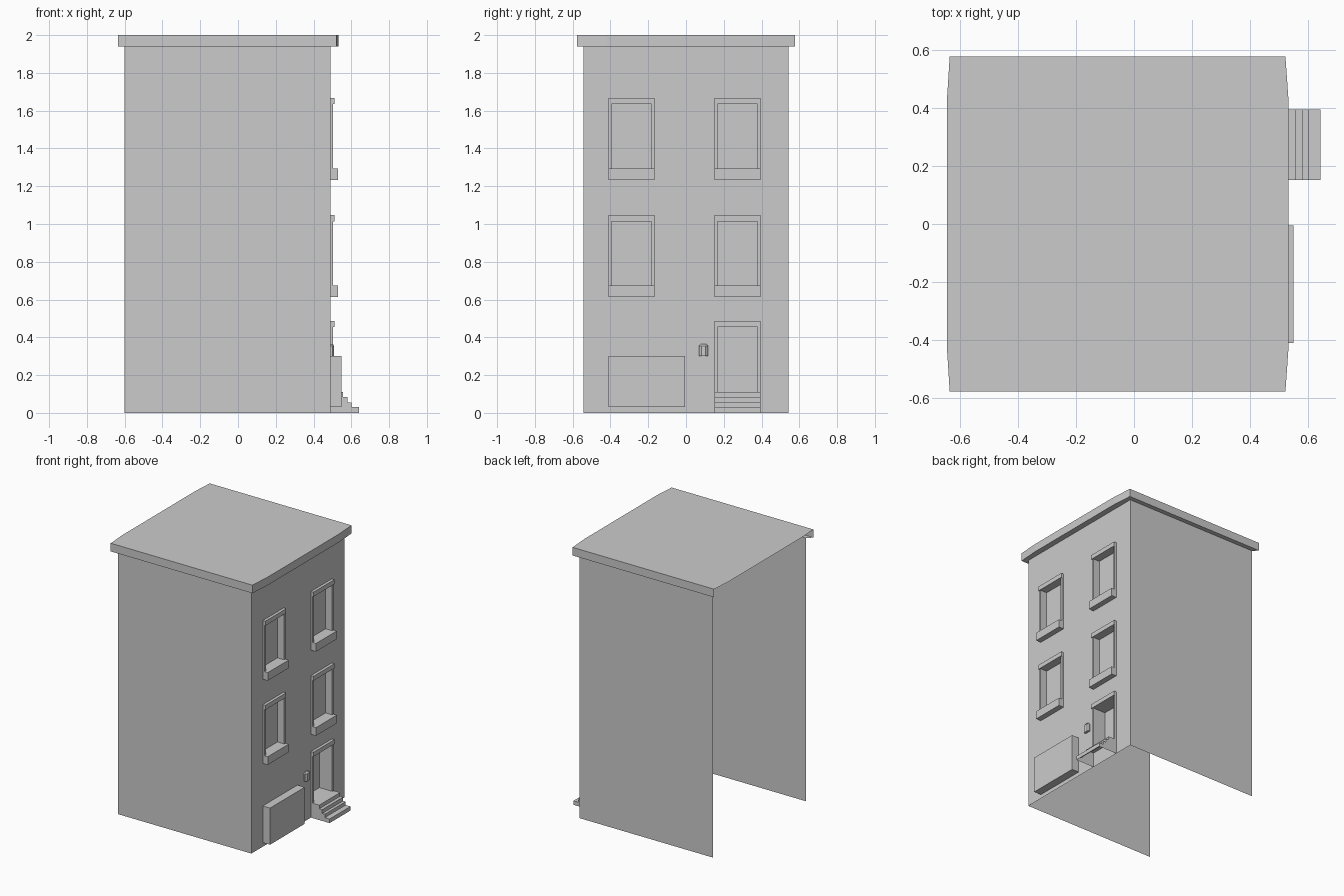
import bpy

if "Cube" in bpy.data.objects:
    bpy.data.objects.remove(bpy.data.objects["Cube"])

WX, BX, WY = 0.489, -0.60, 0.543      # front wall plane, open back, half width
ZT, ZS = 2.0, 1.94                    # roof and soffit heights


def mesh(name, verts, faces):
    me = bpy.data.meshes.new(name)
    me.from_pydata(verts, [], faces)
    me.update()
    ob = bpy.data.objects.new(name, me)
    bpy.context.collection.objects.link(ob)
    return ob


def quads(name, polys):
    verts, faces = [], []
    for p in polys:
        faces.append(list(range(len(verts), len(verts) + len(p))))
        verts += p
    return mesh(name, verts, faces)


def box(name, x0, x1, y0, y1, z0, z1):
    v = [(x, y, z) for x in (x0, x1) for y in (y0, y1) for z in (z0, z1)]
    return mesh(name, v, [(0, 1, 3, 2), (4, 6, 7, 5), (0, 4, 5, 1),
                          (2, 3, 7, 6), (0, 2, 6, 4), (1, 5, 7, 3)])


def recess(name, y0, y1, z0, z1, depth):
    # inward pocket: pane plus four reveals
    a, b = WX - depth, WX
    quads(name, [
        [(a, y0, z0), (a, y1, z0), (a, y1, z1), (a, y0, z1)],
        [(a, y0, z0), (a, y0, z1), (b, y0, z1), (b, y0, z0)],
        [(a, y1, z0), (b, y1, z0), (b, y1, z1), (a, y1, z1)],
        [(a, y0, z0), (b, y0, z0), (b, y1, z0), (a, y1, z0)],
        [(a, y0, z1), (a, y1, z1), (b, y1, z1), (b, y0, z1)]])


def opening(name, y0, y1, zb, zl, zt, depth):
    # lintel, jambs and recess; returns the hole rectangle
    i0, i1 = y0 + 0.015, y1 - 0.015
    recess(name + "_recess", i0, i1, zb, zl, depth)
    box(name + "_lintel", WX, 0.51, y0, y1, zl, zt)
    box(name + "_jamb_a", WX, 0.503, y0, i0, zb, zl)
    box(name + "_jamb_b", WX, 0.503, i1, y1, zb, zl)
    return (i0, i1, zb, zl)


# windows and door
holes = []
for floor, z in (("lower", 0.614), ("upper", 1.234)):
    for side, y0, y1 in (("left", -0.41, -0.167), ("right", 0.151, 0.394)):
        n = f"{floor}_{side}_window"
        holes.append(opening(n, y0, y1, z + 0.06, z + 0.4, z + 0.433, 0.04))
        box(n + "_sill", WX, 0.53, y0, y1, z, z + 0.06)
holes.append(opening("door", 0.151, 0.394, 0.11, 0.455, 0.487, 0.09))

# front wall with holes, as a grid of panels
ys = sorted({-WY, WY} | {v for h in holes for v in h[:2]})
zs = sorted({0.0, ZS} | {v for h in holes for v in h[2:]})
panels = []
for y0, y1 in zip(ys, ys[1:]):
    for z0, z1 in zip(zs, zs[1:]):
        yc, zc = (y0 + y1) / 2, (z0 + z1) / 2
        if not any(h[0] < yc < h[1] and h[2] < zc < h[3] for h in holes):
            panels.append([(WX, y0, z0), (WX, y1, z0), (WX, y1, z1), (WX, y0, z1)])
wall = quads("front_wall", panels)
import bmesh
bm = bmesh.new()
bm.from_mesh(wall.data)
bmesh.ops.remove_doubles(bm, verts=bm.verts, dist=1e-5)
bmesh.ops.dissolve_limit(bm, angle_limit=0.01, verts=bm.verts, edges=bm.edges)
bm.to_mesh(wall.data)
bm.free()

# side walls (the back is open)
quads("side_walls", [
    [(BX, -WY, 0), (WX, -WY, 0), (WX, -WY, ZS), (BX, -WY, ZS)],
    [(WX, WY, 0), (BX, WY, 0), (BX, WY, ZS), (WX, WY, ZS)]])

# roof sheet with slightly bowed ends, and cornice band on three sides
E = 0.577
rim = [(-0.634, -E), (0.521, -E), (0.532, -0.42), (0.532, 0.42), (0.521, E), (-0.634, E)]
quads("roof", [[(x, y, ZT) for x, y in rim + [(-0.644, 0.42), (-0.644, -0.42)]]])
inner = [(BX, -WY), (WX, -WY), (WX, -0.42), (WX, 0.42), (WX, WY), (BX, WY)]
band = []
for (a, b), (c, d) in zip(zip(rim, rim[1:]), zip(inner, inner[1:])):
    band.append([(*a, ZS), (*b, ZS), (*b, ZT), (*a, ZT)])
    band.append([(*a, ZS), (*c, ZS), (*d, ZS), (*b, ZS)])
quads("cornice", band)

# entrance steps, open underneath
prof = [(WX, 0.11), (0.557, 0.11), (0.557, 0.083), (0.581, 0.083), (0.581, 0.055),
        (0.602, 0.055), (0.602, 0.03), (0.641, 0.03), (0.641, 0.0)]
S0, S1 = 0.151, 0.394
steps = [[(*(a[0], S0), a[1]), (b[0], S0, b[1]), (b[0], S1, b[1]), (a[0], S1, a[1])]
         for a, b in zip(prof, prof[1:])]
side = prof + [(WX, 0.0)]
steps.append([(x, S0, z) for x, z in reversed(side)])
steps.append([(x, S1, z) for x, z in side])
quads("entrance_steps", steps)

# ground floor panel box
box("ground_floor_panel", WX, 0.548, -0.41, -0.006, 0.03, 0.30)

# small faceted wall lamp
plan = [(WX, 0.069), (0.50, 0.069), (0.509, 0.081), (0.509, 0.104), (0.50, 0.116), (WX, 0.116)]
n = len(plan)
v = [(x, y, 0.30) for x, y in plan] + [(x, y, 0.355) for x, y in plan]
v += [(WX + (x - WX) * 0.6, 0.0925 + (y - 0.0925) * 0.55, 0.366) for x, y in plan]
f = [tuple(reversed(range(n))), tuple(range(2 * n, 3 * n))]
for r in (0, n):
    f += [(r + i, r + (i + 1) % n, r + n + (i + 1) % n, r + n + i) for i in range(n)]
mesh("wall_lamp", v, f)
